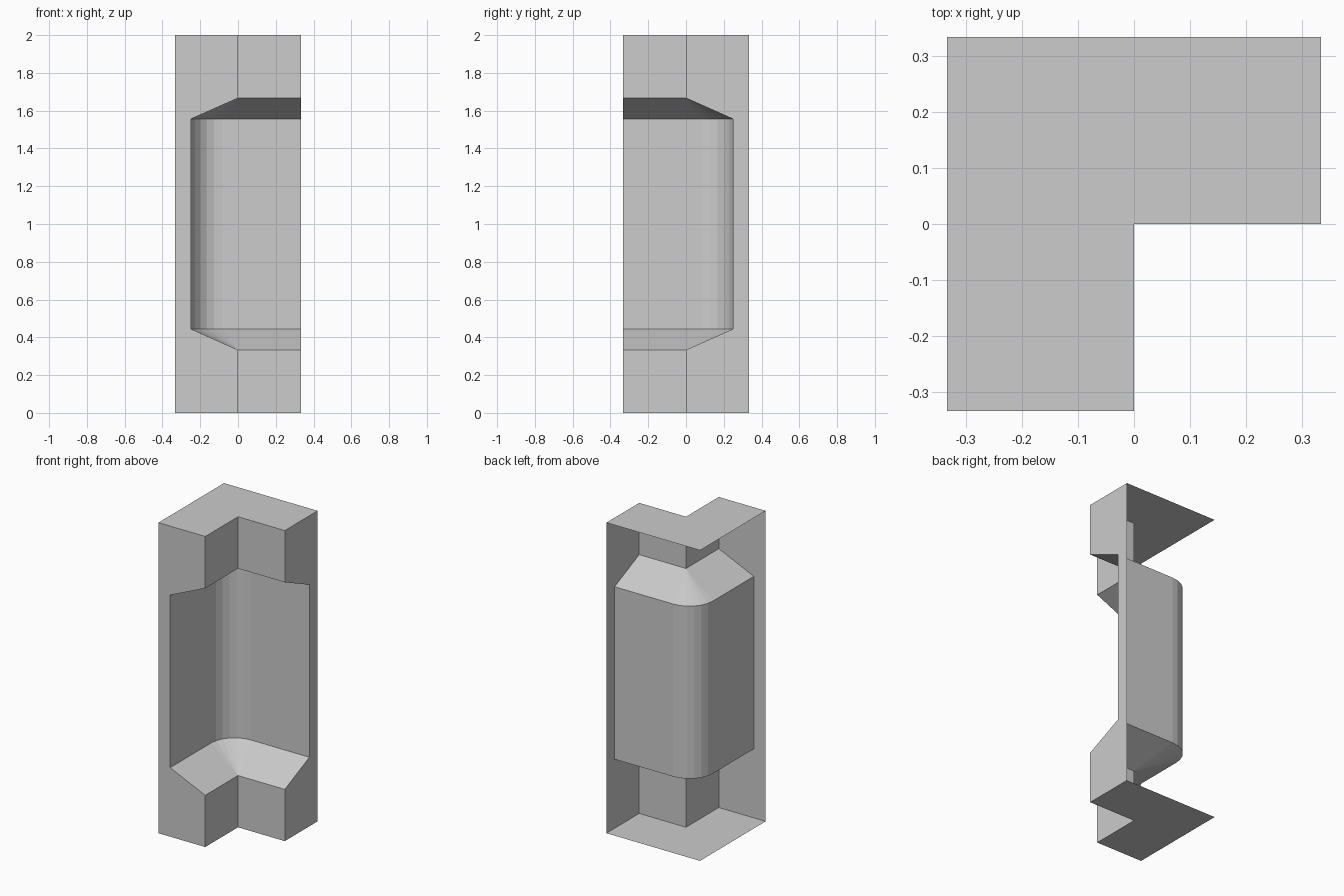
import bpy, bmesh, math

if "Cube" in bpy.data.objects:
    bpy.data.objects.remove(bpy.data.objects["Cube"])

H = 1 / 3        # half width of the post
W = 0.25         # depth of the recess wall
R = 1 / 6        # rounded recess corner
SEG = 6

grey = bpy.data.materials.new("light_grey")
grey.diffuse_color = (0.604, 0.604, 0.604, 1)
grey.use_nodes = True
grey.node_tree.nodes["Principled BSDF"].inputs["Base Color"].default_value = grey.diffuse_color

# Plan paths with matching point counts, running from the +x end to the -y end
arc = []
for i in range(SEG + 1):
    a = math.radians(90 + 90 * i / SEG)
    arc.append((-W + R + R * math.cos(a), W - R + R * math.sin(a)))
wall = [(H, W)] + arc + [(-W, -H)]
inner = [(H, 0)] + [(0, 0)] * len(arc) + [(0, -H)]

# Levels of the inside face, from the floor to the top
levels = [(inner, 0), (inner, 1 / 3), (wall, 4 / 9),
          (wall, 14 / 9), (inner, 5 / 3), (inner, 2)]

bm = bmesh.new()


def face(points):
    bm.faces.new([bm.verts.new(p) for p in points])


# Inside corner: lower and upper blocks, sloped ledges, rounded recess wall
for (p, z0), (q, z1) in zip(levels, levels[1:]):
    for i in range(len(p) - 1):
        face([(*p[i + 1], z0), (*p[i], z0), (*q[i], z1), (*q[i + 1], z1)])

# Notched end faces of the two arms
face([(*p[0], z) for p, z in reversed(levels)] + [(H, H, 0), (H, H, 2)])
face([(*p[-1], z) for p, z in levels] + [(-H, -H, 2), (-H, -H, 0)])

# L-shaped top and bottom; the two outer sides stay open
plan = [(H, 0), (H, H), (-H, H), (-H, -H), (0, -H), (0, 0)]
face([(x, y, 2) for x, y in plan])
face([(x, y, 0) for x, y in reversed(plan)])

bmesh.ops.remove_doubles(bm, verts=bm.verts[:], dist=1e-4)

mesh = bpy.data.meshes.new("corner_post")
bm.to_mesh(mesh)
bm.free()
mesh.materials.append(grey)
post = bpy.data.objects.new("corner_post", mesh)
bpy.context.collection.objects.link(post)
